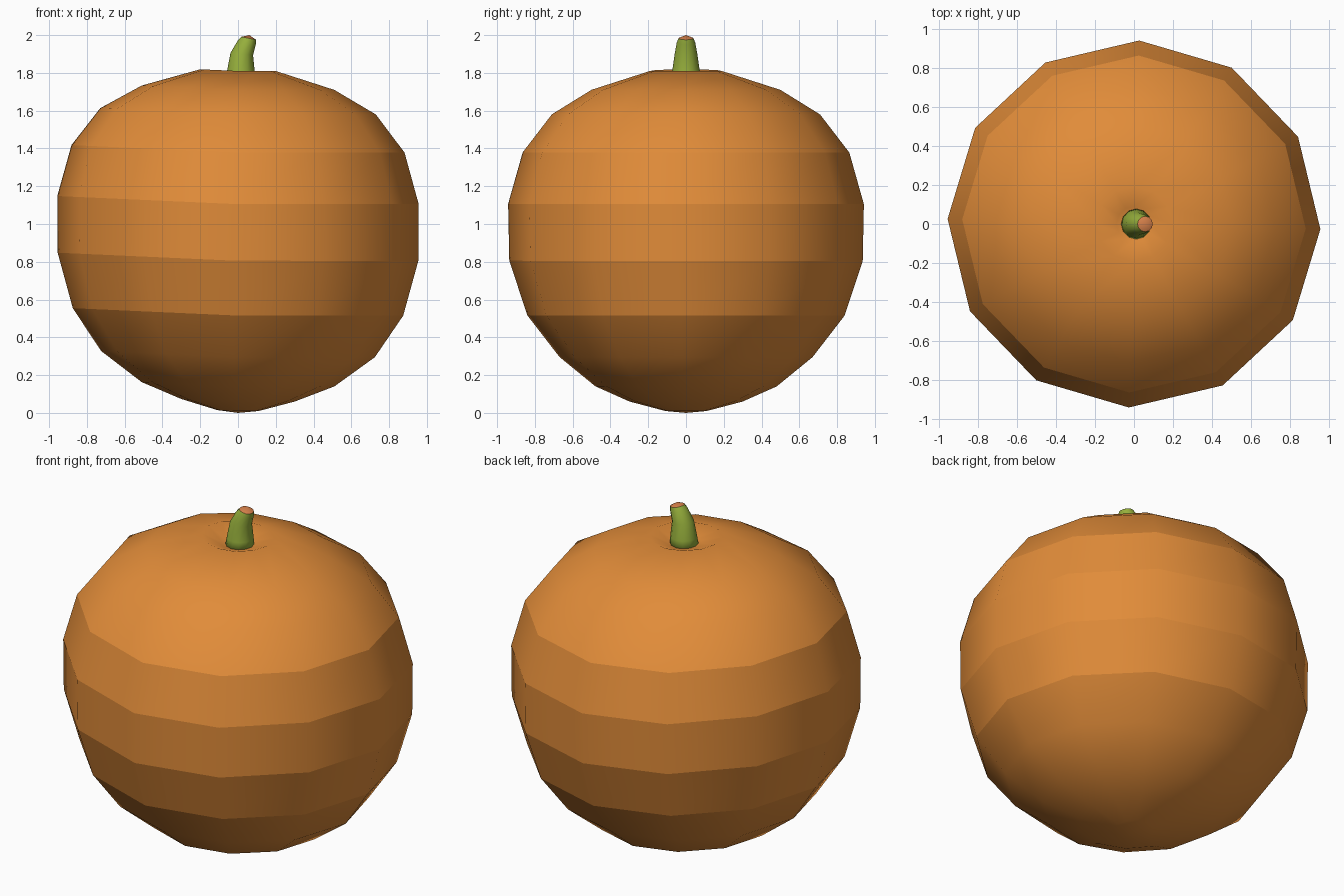
import bpy, bmesh, math

if "Cube" in bpy.data.objects:
    bpy.data.objects.remove(bpy.data.objects["Cube"])


def material(name, rgb):
    m = bpy.data.materials.new(name)
    m.diffuse_color = (*rgb, 1)
    m.use_nodes = True
    m.node_tree.nodes["Principled BSDF"].inputs["Base Color"].default_value = m.diffuse_color
    return m


def loft(name, rings, sides, mats, turn=0.0):
    """rings: lists of points or single poles, bottom to top."""
    bm = bmesh.new()
    loops = [[bm.verts.new(p) for p in ring] for ring in rings]
    for a, b in zip(loops, loops[1:]):
        for i in range(sides):
            j = (i + 1) % sides
            if len(a) == 1:
                bm.faces.new((a[0], b[j], b[i]))
            elif len(b) == 1:
                bm.faces.new((a[i], a[j], b[0]))
            else:
                bm.faces.new((a[i], a[j], b[j], b[i]))
    bmesh.ops.recalc_face_normals(bm, faces=bm.faces)
    for f in bm.faces:
        f.smooth = True
    me = bpy.data.meshes.new(name)
    ob = bpy.data.objects.new(name, me)
    bpy.context.collection.objects.link(ob)
    for m in mats:
        me.materials.append(m)
    return bm, me, loops


orange = material("pumpkin orange", (0.752, 0.262, 0.041))
green = material("stem green", (0.305, 0.429, 0.045))
cut = material("stem cut orange", (0.68, 0.22, 0.07))

# Pumpkin body: twelve-sided rings (x radius, y radius, height)
profile = [(0.11, 0.11, 0.01), (0.30, 0.30, 0.06), (0.51, 0.48, 0.14),
           (0.725, 0.67, 0.295), (0.875, 0.84, 0.515), (0.955, 0.936, 0.805),
           (0.957, 0.942, 1.105), (0.882, 0.865, 1.378), (0.73, 0.71, 1.58),
           (0.51, 0.50, 1.71), (0.20, 0.19, 1.81), (0.09, 0.09, 1.77)]
N = 12
rings = [[(0, 0, 0)]]
for rx, ry, z in profile:
    ring = []
    for i in range(N):
        a = math.tau * i / N - math.radians(1.6)
        x, y = rx * math.cos(a), ry * math.sin(a)
        ring.append((x, y, z + 0.045 * max(0, -x)))   # left side sits slightly higher
    rings.append(ring)
rings.append([(0, 0, 1.76)])
bm, me, loops = loft("pumpkin_body", rings, N, [orange])
# Crisp bands around the middle
for k in (5, 6, 7, 8):
    for i in range(N):
        bm.edges.get((loops[k][i], loops[k][(i + 1) % N])).smooth = False
bm.to_mesh(me)
bm.free()

# Stem: bent tube (centre x, height, radius, tilt) with a cut tip
S = 12
path = [(0.01, 1.75, 0.08, 0.0), (0.015, 1.81, 0.073, 0.0), (0.02, 1.90, 0.06, 0.1),
        (0.046, 1.96, 0.049, 0.2), (0.057, 1.983, 0.040, 0.2)]
rings = [[(cx + r * math.cos(t) * math.cos(math.tau * i / S),
           r * math.sin(math.tau * i / S),
           z - r * math.sin(t) * math.cos(math.tau * i / S)) for i in range(S)]
         for cx, z, r, t in path]
rings = [[(0.01, 0, 1.75)]] + rings + [[(0.06, 0, 2.0)]]
bm, me, loops = loft("stem", rings, S, [green, cut])
for f in loops[-1][0].link_faces:
    f.material_index = 1
for e in bm.edges:
    if len({f.material_index for f in e.link_faces}) > 1:
        e.smooth = False
bm.to_mesh(me)
bm.free()
